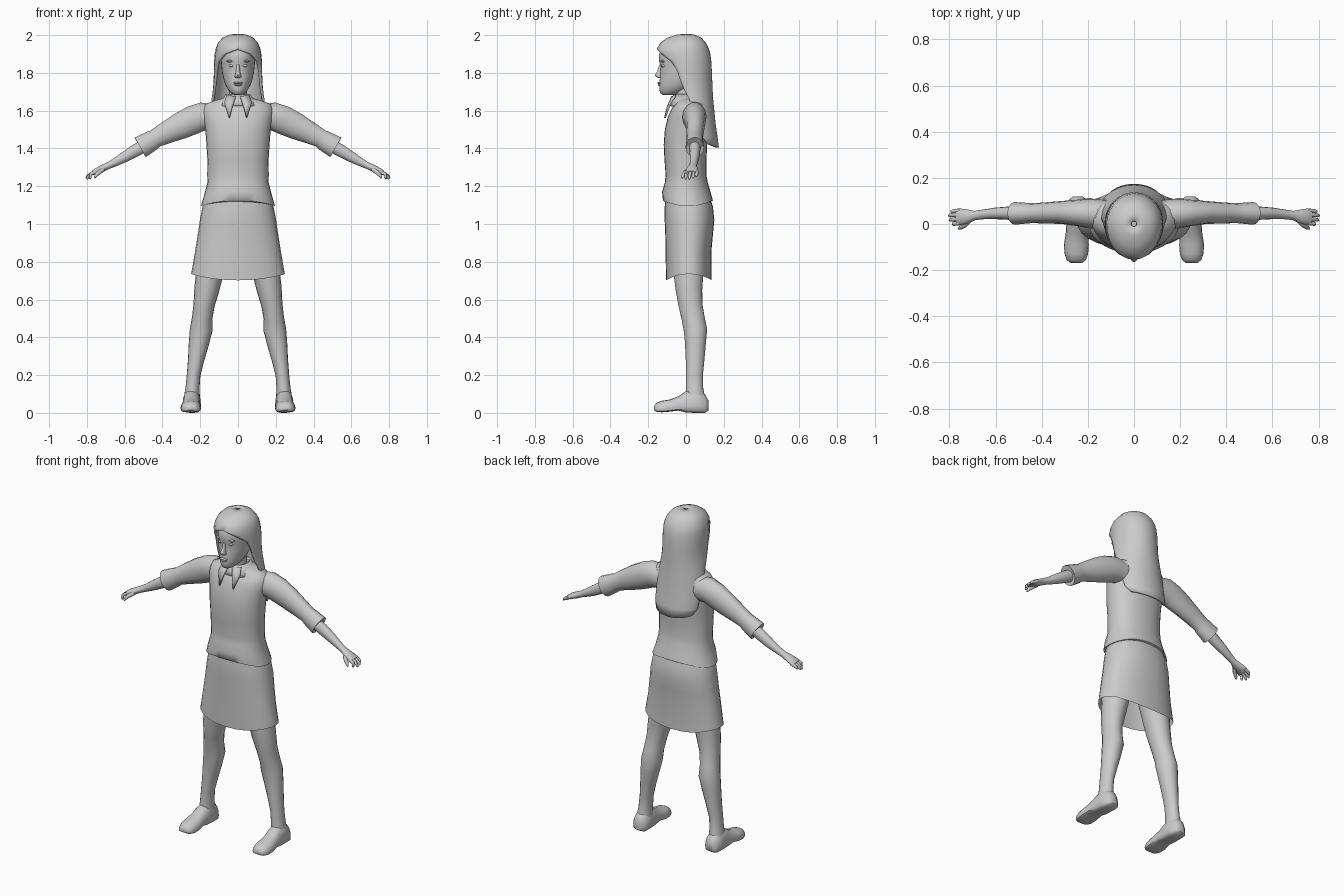
import bpy, bmesh, math
from mathutils import Vector

grey = bpy.data.materials.new("light_grey")
grey.diffuse_color = (0.6, 0.6, 0.6, 1)


def skin(name, rows, closed=True, cap_start=True, cap_end=True, mirror=False, thick=0, angle=50):
    """Bridge rows of points into one smooth mesh object."""
    bm = bmesh.new()
    vs = [[bm.verts.new(p) for p in row] for row in rows]
    n = len(rows[0])
    for a, b in zip(vs, vs[1:]):
        for i in range(n if closed else n - 1):
            j = (i + 1) % n
            bm.faces.new((a[i], a[j], b[j], b[i]))
    if cap_start:
        bm.faces.new(vs[0][::-1])
    if cap_end:
        bm.faces.new(vs[-1])
    bmesh.ops.remove_doubles(bm, verts=bm.verts, dist=0.0001)
    bmesh.ops.recalc_face_normals(bm, faces=bm.faces)
    me = bpy.data.meshes.new(name)
    bm.to_mesh(me)
    bm.free()
    me.materials.append(grey)
    ob = bpy.data.objects.new(name, me)
    bpy.context.collection.objects.link(ob)
    bpy.ops.object.select_all(action='DESELECT')
    ob.select_set(True)
    bpy.context.view_layer.objects.active = ob
    bpy.ops.object.shade_smooth_by_angle(angle=math.radians(angle))
    if thick:
        m = ob.modifiers.new("thickness", 'SOLIDIFY')
        m.thickness, m.offset = thick, 0
    if mirror:
        ob.modifiers.new("mirror", 'MIRROR')
    return ob


def ring(z, hw, yf, yb, drop=0, power=2.2, n=28):
    """Horizontal rounded ring; drop lowers its front and back."""
    pts, e = [], 2 / power
    for i in range(n):
        t = 2 * math.pi * i / n
        c, s = math.cos(t), math.sin(t)
        x = hw * math.copysign(abs(c) ** e, c)
        y = (yf + yb) / 2 + (yb - yf) / 2 * math.copysign(abs(s) ** e, s)
        pts.append((x, y, z - drop * s * s))
    return pts


def tube(name, path, ref, n=14, **kw):
    """Oval tube along (x, y, z, radius along ref, other radius)."""
    rows, ref = [], Vector(ref)
    for i, (x, y, z, ra, rb) in enumerate(path):
        a, b = path[max(i - 1, 0)], path[min(i + 1, len(path) - 1)]
        t = (Vector(b[:3]) - Vector(a[:3])).normalized()
        u = (ref - t * ref.dot(t)).normalized()
        v = t.cross(u)
        rows.append([Vector((x, y, z)) + u * ra * math.cos(k) + v * rb * math.sin(k)
                     for k in [2 * math.pi * j / n for j in range(n)]])
    return skin(name, rows, mirror=True, **kw)


# Jacket with flared hem
skin("jacket", [ring(*r) for r in [
    (1.10, .185, -.115, .135, -.02), (1.095, .196, -.122, .142, -.03), (1.15, .18, -.127, .13, -.02),
    (1.22, .162, -.112, .115), (1.26, .163, -.108, .108), (1.34, .162, -.114, .108),
    (1.42, .167, -.118, .112), (1.50, .173, -.112, .118), (1.56, .183, -.098, .122),
    (1.60, .188, -.082, .118), (1.635, .175, -.06, .105), (1.655, .12, -.05, .09),
    (1.67, .065, -.045, .065)]])

# Open skirt
skin("skirt", [ring(*r) for r in [
    (1.16, .165, -.105, .12), (1.09, .188, -.113, .143), (1.02, .202, -.113, .15),
    (.95, .212, -.11, .143), (.85, .228, -.108, .134), (.735, .248, -.106, .136, .033)]],
     cap_start=False, cap_end=False)

# Sleeves with turned cuffs
tube("sleeve", [(.10, .04, 1.565, .062, .066), (.19, .045, 1.568, .064, .077), (.24, .048, 1.55, .058, .078),
                (.31, .05, 1.517, .05, .072), (.38, .048, 1.483, .046, .06), (.44, .047, 1.452, .043, .05),
                (.455, .047, 1.442, .044, .055), (.518, .046, 1.406, .049, .061),
                (.505, .046, 1.413, .04, .05), (.47, .046, 1.432, .033, .04)], (0, 1, 0))

# Forearms and palms
tube("forearm_and_palm", [(.46, .046, 1.436, .03, .035), (.54, .047, 1.39, .029, .034), (.60, .046, 1.355, .025, .029),
                          (.65, .042, 1.327, .021, .022), (.69, .037, 1.307, .02, .018),
                          (.72, .033, 1.293, .03, .019), (.75, .031, 1.28, .036, .016),
                          (.768, .03, 1.27, .034, .012)], (0, 1, 0))
for i, (y, tip, z) in enumerate([(.003, .785, 1.238), (.022, .80, 1.237), (.041, .803, 1.243), (.058, .793, 1.25)]):
    tube(f"finger_{i + 1}", [(.755, y, 1.276, .009, .011), (.782, y - .002, 1.263, .009, .009),
                             (tip - .004, y - .004, z + .009, .008, .007), (tip, y - .005, z, .004, .004)],
         (0, 1, 0), n=8)
tube("thumb", [(.715, .015, 1.288, .012, .013), (.735, -.005, 1.274, .012, .011),
               (.752, -.016, 1.257, .009, .009), (.76, -.02, 1.243, .004, .004)], (0, 1, 0), n=8)

# Legs
tube("leg", [(.105, .015, .95, .085, .10), (.15, .013, .74, .073, .08), (.166, .016, .65, .066, .071),
             (.18, .024, .57, .056, .064), (.19, .038, .50, .054, .062), (.195, .05, .44, .06, .063),
             (.207, .05, .37, .054, .056), (.222, .048, .28, .043, .05), (.235, .045, .20, .036, .045),
             (.241, .046, .13, .037, .046), (.245, .05, .06, .045, .055)], (1, 0, 0), n=18)

# Shoes: upright sections from heel to toe, flat underneath
shoe = []
for y, cx, hw, top, bottom in [(.119, .244, .022, .065, .012), (.10, .244, .044, .10, .0), (.05, .245, .049, .13, .0),
                               (0, .246, .047, .115, .002), (-.04, .248, .048, .088, .012),
                               (-.09, .25, .054, .07, .006), (-.13, .25, .051, .064, .003),
                               (-.157, .25, .041, .053, .006), (-.169, .25, .025, .036, .014)]:
    row = []
    for k in range(16):
        t = 2 * math.pi * k / 16
        c, s = math.cos(t), math.sin(t)
        mid = bottom + .3 * (top - bottom)
        z = mid + (top - mid) * s if s > 0 else mid - (mid - bottom) * abs(s) ** .4
        row.append((cx + hw * math.copysign(abs(c) ** .8, c), y, z))
    shoe.append(row)
skin("shoe", shoe, mirror=True)

# Neck, collar band and pointed collar flaps
skin("neck", [ring(*r) for r in [(1.60, .06, -.05, .07), (1.66, .048, -.052, .05), (1.76, .048, -.06, .05)]])
skin("collar_band", [ring(*r) for r in [(1.625, .105, -.085, .085), (1.65, .085, -.075, .08), (1.685, .062, -.06, .07)]],
     cap_start=False, cap_end=False, thick=.008)
skin("collar_flap", [[(.012, -.074, 1.675), (.03, -.098, 1.62), (.045, -.112, 1.562)],
                     [(.06, -.055, 1.68), (.072, -.083, 1.64), (.047, -.111, 1.562)]],
     closed=False, cap_start=False, cap_end=False, mirror=True, thick=.008)

# Head with shaped jaw, brow and forehead
skin("head", [ring(*r, power=2.0) for r in [
    (1.683, .02, -.122, -.07), (1.692, .036, -.136, -.03), (1.712, .053, -.141, .02), (1.74, .068, -.142, .06),
    (1.765, .076, -.139, .08), (1.80, .084, -.138, .095), (1.835, .088, -.134, .10), (1.86, .09, -.142, .105),
    (1.90, .091, -.142, .105), (1.94, .082, -.125, .10), (1.975, .05, -.08, .07)]])


def blob(name, loc, size, mirror=False):
    rows = [[(loc[0] + size[0] * math.sin(a) * math.cos(t), loc[1] + size[1] * math.sin(a) * math.sin(t),
              loc[2] + size[2] * math.cos(a)) for t in [math.pi * j / 6 for j in range(12)]]
            for a in [.02 + (math.pi - .04) * i / 8 for i in range(9)]]
    return skin(name, rows, mirror=mirror)


# Facial features
skin("nose", [ring(z, w, f, -.12, power=2, n=12) for z, w, f in [
    (1.772, .012, -.142), (1.779, .018, -.159), (1.788, .016, -.165), (1.81, .01, -.152), (1.845, .008, -.14)]])
blob("upper_lip", (0, -.138, 1.747), (.025, .014, .006))
blob("lower_lip", (0, -.136, 1.737), (.021, .013, .007))
blob("eye", (.034, -.117, 1.838), (.016, .014, .008), True)
blob("brow", (.036, -.121, 1.862), (.024, .014, .007), True)

# Long hair: rows wrap from the back round to the face opening
hair = []
for z, hw, mid, front, back, wrap in [
        (2.0, .012, .0, .01, .012, 180), (1.995, .045, .0, .05, .045, 180), (1.98, .078, .0, .095, .078, 180),
        (1.955, .10, .0, .13, .10, 180), (1.925, .112, .0, .148, .115, 180), (1.90, .117, .0, .15, .122, 146),
        (1.86, .12, .0, .14, .127, 122), (1.81, .121, .0, .13, .13, 110), (1.76, .122, .0, .12, .132, 104),
        (1.71, .126, .01, .11, .124, 100), (1.66, .133, .02, .09, .117, 92), (1.60, .138, .035, .08, .108, 88),
        (1.53, .14, .05, .08, .10, 82), (1.46, .14, .065, .08, .095, 76), (1.405, .128, .075, .08, .092, 66)]:
    row = []
    for k in range(29):
        a = math.radians(wrap) * (k - 14) / 14
        c = math.cos(a)
        row.append((hw * math.sin(a), mid + c * (back if c > 0 else front), z + .03 * (1 - c) * (z < 1.43)))
    hair.append(row)
skin("long_hair", hair, closed=False, cap_start=False, cap_end=False, thick=.014)
